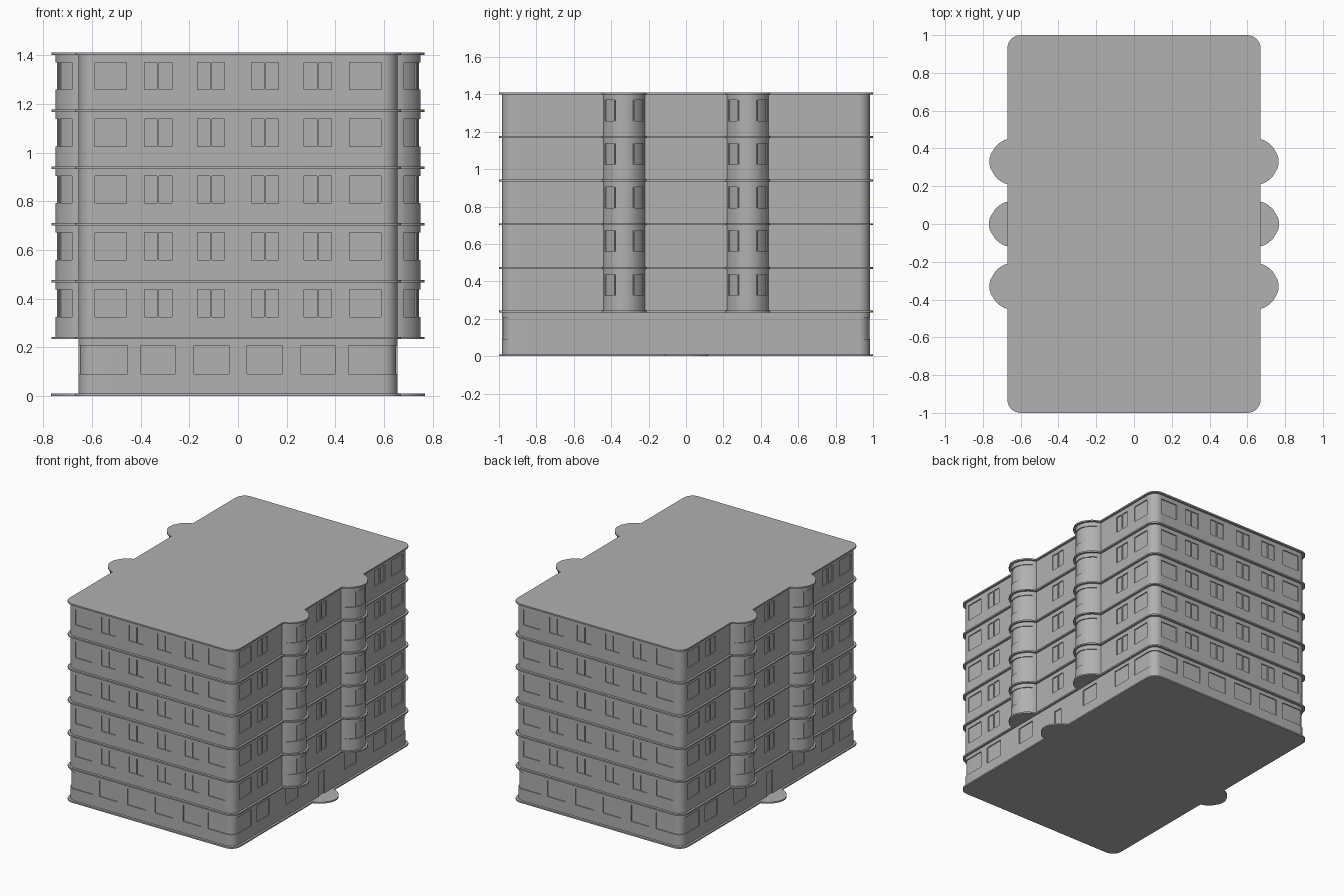
import bpy, bmesh, math
from mathutils import Vector

if "Cube" in bpy.data.objects:
    bpy.data.objects.remove(bpy.data.objects["Cube"])

STEP, SLAB, DEPTH = 0.2333, 0.01, 0.007
BAY_Y = 0.33

GREY = bpy.data.materials.new("dark_grey")
GREY.diffuse_color = (0.44, 0.44, 0.44, 1)
GREY.use_nodes = True
GREY.node_tree.nodes["Principled BSDF"].inputs["Base Color"].default_value = GREY.diffuse_color


def bay_depth(y, centre, half, out):
    r = abs(y - centre) / half
    return out * (1 - r * r) ** 0.7 if r < 1 else 0.0


def outline(X, Y, R, bay=None, side_cuts=(), front_cuts=()):
    """Closed counter-clockwise plan: rounded rectangle plus curved bays."""
    ys = {0.0, Y - R, *side_cuts}
    if bay:
        c, half, out = bay
        ys |= {c + half * t for t in (-1, -.97, -.9, -.8, -.65, -.3, -.15, 0, .15, .3, .65, .8, .9, .97, 1)
               if c + half * t >= 0}
    q = [(X + (bay_depth(y, *bay) if bay else 0), y) for y in sorted(ys) if y <= Y - R + 1e-6]
    for i in range(1, 9):
        a = math.pi / 2 * i / 8
        q.append((X - R + R * math.cos(a), Y - R + R * math.sin(a)))
    q += [(x, Y) for x in sorted({0.0, *front_cuts}, reverse=True)]
    full = (q + [(-x, y) for x, y in reversed(q)] + [(-x, -y) for x, y in q]
            + [(x, -y) for x, y in reversed(q)])
    pts = []
    for p in full:
        if not pts or (Vector(p) - Vector(pts[-1])).length > 1e-5:
            pts.append(p)
    if (Vector(pts[0]) - Vector(pts[-1])).length < 1e-5:
        pts.pop()
    return pts


def add_object(name, bm):
    me = bpy.data.meshes.new(name)
    bm.to_mesh(me)
    bm.free()
    me.materials.append(GREY)
    ob = bpy.data.objects.new(name, me)
    bpy.context.collection.objects.link(ob)
    bpy.ops.object.select_all(action='DESELECT')
    ob.select_set(True)
    bpy.context.view_layer.objects.active = ob
    bpy.ops.object.shade_smooth_by_angle(angle=math.radians(32))
    return ob


def wall(name, pts, levels, window):
    """Wall band around the plan, with window faces pushed inwards."""
    bm = bmesh.new()
    rows = [[bm.verts.new((x, y, z)) for x, y in pts] for z in levels]
    n, holes = len(pts), []
    for lo, hi in zip(rows, rows[1:]):
        for i in range(n):
            j = (i + 1) % n
            f = bm.faces.new((lo[i], lo[j], hi[j], hi[i]))
            c = f.calc_center_median()
            if window(abs(c.x), abs(c.y), c.z):
                holes.append(f)
    bm.normal_update()
    geom = bmesh.ops.extrude_face_region(bm, geom=holes)['geom']
    bmesh.ops.delete(bm, geom=[f for f in holes if f.is_valid], context='FACES_ONLY')
    caps = {f for f in geom if isinstance(f, bmesh.types.BMFace)}
    bm.normal_update()
    moves = {}
    for v in (g for g in geom if isinstance(g, bmesh.types.BMVert)):
        moves[v] = sum((f.normal for f in v.link_faces if f in caps), Vector()).normalized()
    for v, nrm in moves.items():
        v.co -= nrm * DEPTH
    bm.normal_update()
    return add_object(name, bm)


def slab(name, pts):
    bm = bmesh.new()
    f = bm.faces.new([bm.verts.new((x, y, 0)) for x, y in pts])
    geom = bmesh.ops.extrude_face_region(bm, geom=[f], use_keep_orig=True)['geom']
    bmesh.ops.translate(bm, vec=(0, 0, SLAB),
                        verts=[g for g in geom if isinstance(g, bmesh.types.BMVert)])
    bmesh.ops.recalc_face_normals(bm, faces=bm.faces[:])
    return add_object(name, bm)


def copy_up(ob, name, z):
    c = ob.copy()
    c.name = name
    c.location.z = z
    bpy.context.collection.objects.link(c)


def inside(v, spans):
    return any(a < v < b for a, b in spans)


def edges(spans):
    return [v for s in spans for v in s]


# Ground storey: shop windows, wrapped corner windows and side doors
g_side = [(0.26, 0.395), (0.585, 0.725)]
g_front = [(0.037, 0.18), (0.258, 0.398)]
g_levels = [0, 0.081, 0.165, 0.197, STEP - SLAB]


def ground_window(x, y, z):
    if x > 0.64 and y < 0.032:
        return z < 0.165
    if not 0.081 < z < 0.197:
        return False
    return ((x > 0.453 and y > 0.785) or (x > 0.64 and inside(y, g_side))
            or (y > 0.97 and inside(x, g_front)))


pts = outline(0.655, 0.983, 0.06, None, edges(g_side) + [0.032, 0.785], edges(g_front) + [0.453])
wall("ground_storey", pts, g_levels, ground_window).location.z = SLAB

# Upper storeys: single and paired windows, curved bays on both sides
u_bay = [(BAY_Y - 0.103, BAY_Y - 0.056), (BAY_Y - 0.049, BAY_Y + 0.049), (BAY_Y + 0.056, BAY_Y + 0.103)]
u_side = [(0.004, 0.055), (0.603, 0.655), (0.662, 0.713), (0.785, 0.915)] + u_bay
u_front = [(0.055, 0.107), (0.115, 0.167), (0.272, 0.325), (0.332, 0.384), (0.457, 0.587)]


def upper_window(x, y, z):
    return 0.082 < z < 0.194 and ((x > 0.64 and inside(y, u_side)) or (y > 0.97 and inside(x, u_front)))


pts = outline(0.655, 0.983, 0.06, (BAY_Y, 0.112, 0.095), edges(u_side), edges(u_front))
storey = wall("upper_storey_1", pts, [0, 0.082, 0.194, STEP - SLAB], upper_window)
storey.location.z = STEP + SLAB
for k in range(2, 6):
    copy_up(storey, f"upper_storey_{k}", STEP * k + SLAB)

# Base slab with curved door steps
slab("base_slab", outline(0.67, 1.0, 0.07, (0.0, 0.118, 0.098)))

# Floor ledges and flat roof
ledge = slab("floor_ledge_1", outline(0.67, 1.0, 0.07, (BAY_Y, 0.119, 0.096)))
ledge.location.z = STEP
for k in range(2, 7):
    copy_up(ledge, "roof_slab" if k == 6 else f"floor_ledge_{k}", STEP * k)
